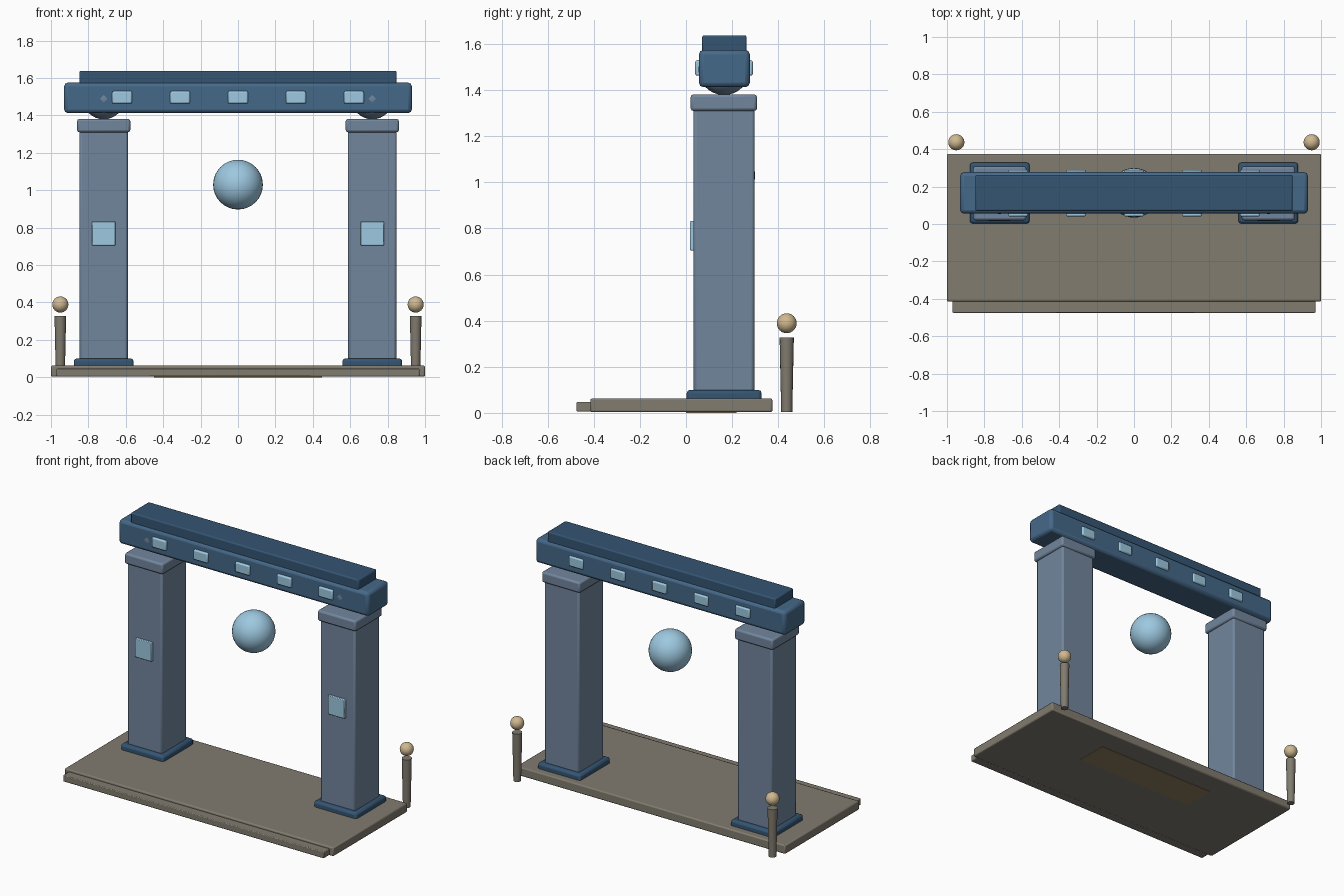
import bpy
from mathutils import Vector

if "Cube" in bpy.data.objects:
    bpy.data.objects.remove(bpy.data.objects["Cube"])


def material(name, rgb):
    m = bpy.data.materials.new(name)
    m.diffuse_color = (*rgb, 1)
    m.use_nodes = True
    m.node_tree.nodes["Principled BSDF"].inputs["Base Color"].default_value = m.diffuse_color
    return m


STONE = material("stone", (0.22, 0.20, 0.16))
SLATE = material("slate", (0.17, 0.24, 0.34))
BLUE = material("blue", (0.06, 0.14, 0.25))
DEEP = material("deep_blue", (0.035, 0.09, 0.17))
GLOW = material("pale_blue", (0.34, 0.58, 0.75))
SAND = material("sand", (0.62, 0.48, 0.28))
EARTH = material("earth", (0.28, 0.21, 0.12))


def finish(ob, name, mat):
    ob.name = name
    ob.data.materials.append(mat)
    bpy.ops.object.shade_smooth_by_angle()
    return ob


def box(name, lo, hi, mat, bevel=0.0):
    lo, hi = Vector(lo), Vector(hi)
    bpy.ops.mesh.primitive_cube_add(size=1, location=(lo + hi) / 2)
    ob = bpy.context.object
    ob.scale = hi - lo
    bpy.ops.object.transform_apply(location=False, rotation=False, scale=True)
    if bevel:
        b = ob.modifiers.new("bevel", "BEVEL")
        b.width, b.segments = bevel, 2
    return finish(ob, name, mat)


def ball(name, pos, r, mat):
    bpy.ops.mesh.primitive_uv_sphere_add(segments=32, ring_count=16, radius=r, location=pos)
    return finish(bpy.context.object, name, mat)


# Ground slab, front step and threshold seen from below
box("platform", (-1, -0.415, 0.003), (1, 0.375, 0.063), STONE, 0.008)
box("front_step", (-0.97, -0.475, 0.005), (0.97, -0.405, 0.048), STONE, 0.005)
box("threshold", (-0.45, 0.0, 0.0), (0.45, 0.22, 0.05), EARTH)

for side, s in (("left", -1), ("right", 1)):
    cx = 0.718 * s
    # Pillar with base, capital, bearing ball and glowing panel
    box(side + "_base", (cx - 0.16, 0.003, 0.03), (cx + 0.16, 0.328, 0.1), DEEP, 0.015)
    box(side + "_pillar", (cx - 0.129, 0.033, 0.08), (cx + 0.129, 0.297, 1.32), SLATE, 0.012)
    box(side + "_capital", (cx - 0.142, 0.02, 1.31), (cx + 0.142, 0.308, 1.382), SLATE, 0.012)
    ball(side + "_bearing", (cx, 0.165, 1.49), 0.111, SLATE)
    box(side + "_panel", (cx - 0.062, 0.017, 0.705), (cx + 0.062, 0.045, 0.832), GLOW, 0.004)
    # Lamp post behind the platform, with a floating ball
    bpy.ops.mesh.primitive_cone_add(vertices=16, radius1=0.024, radius2=0.031, depth=0.325,
                                    location=(0.95 * s, 0.437, 0.1655))
    finish(bpy.context.object, side + "_lamp_post", STONE)
    ball(side + "_lamp", (0.95 * s, 0.437, 0.389), 0.043, SAND)

# Lintel
box("beam", (-0.93, 0.056, 1.413), (0.93, 0.277, 1.575), BLUE, 0.02)
box("beam_cap", (-0.848, 0.07, 1.565), (0.848, 0.263, 1.638), DEEP, 0.008)
for i in range(5):
    x = (i - 2) * 0.31
    for face, y0, y1 in (("front", 0.04, 0.075), ("back", 0.255, 0.29)):
        box(f"{face}_tile_{i}", (x - 0.053, y0, 1.463), (x + 0.053, y1, 1.53), GLOW, 0.008)

# Floating orb in the gateway
ball("orb", (0, 0.167, 1.03), 0.133, GLOW)
